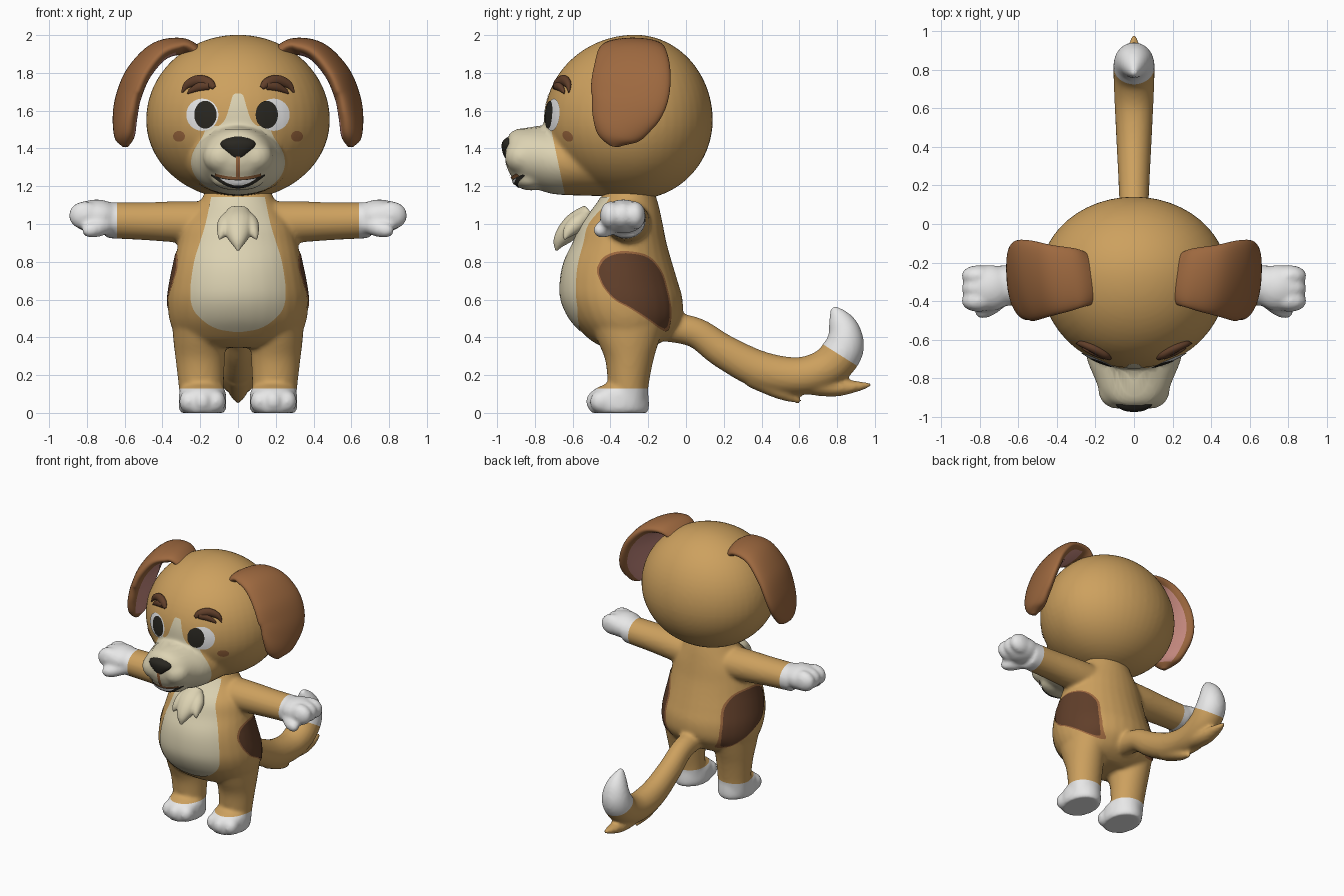
import bpy, bmesh, math
from mathutils import Vector, Matrix
from mathutils.bvhtree import BVHTree

if "Cube" in bpy.data.objects:
    bpy.data.objects.remove(bpy.data.objects["Cube"])

COLOURS = {"tan": (.61, .355, .113), "cream": (.72, .65, .45), "white": (.82, .82, .82),
           "ear_brown": (.34, .14, .05), "dark_brown": (.118, .049, .023),
           "pink": (.58, .26, .22), "near_black": (.022, .02, .015)}
MATS = {}
for key, rgb in COLOURS.items():
    MATS[key] = bpy.data.materials.new(key)
    MATS[key].diffuse_color = (*rgb, 1)
X, Y, Z = (1, 0, 0), (0, 1, 0), (0, 0, 1)


def finish(bm, name, mats):
    bmesh.ops.recalc_face_normals(bm, faces=bm.faces)
    me = bpy.data.meshes.new(name)
    bm.to_mesh(me)
    bm.free()
    for m in mats:
        me.materials.append(MATS[m])
    me.shade_smooth()
    ob = bpy.data.objects.new(name, me)
    bpy.context.collection.objects.link(ob)
    return ob


def spline(pts, steps=6):
    """Smooth curve through points of any dimension."""
    p = [pts[0]] + list(pts) + [pts[-1]]
    out = []
    for a, b, c, d in zip(p, p[1:], p[2:], p[3:]):
        for k in range(steps):
            t = k / steps
            out.append([.5 * (2*q + (r-o)*t + (2*o-5*q+4*r-s)*t*t + (3*q-o-3*r+s)*t**3)
                        for o, q, r, s in zip(a, b, c, d)])
    return out + [list(pts[-1])]


def tube(bm, pts, ref, s=1, seg=32, paint=None, axis=None):
    """Loft of ellipses: x, y, z, radius along ref, other radius. A fixed axis keeps rings level."""
    pts = spline([(s*p[0], *p[1:]) for p in pts])
    cs = [Vector(p[:3]) for p in pts]
    rings = []
    for i, p in enumerate(pts):
        t = Vector(axis) if axis else (cs[min(i+1, len(cs)-1)] - cs[max(i-1, 0)]).normalized()
        u = Vector(ref)
        u = (u - t*u.dot(t)).normalized()
        v = t.cross(u)
        ring = []
        for k in range(seg):
            a = math.tau*k/seg
            ring.append(bm.verts.new(cs[i] + u*max(p[3], .003)*math.cos(a) + v*max(p[4], .003)*math.sin(a)))
        rings.append(ring)
    for i in range(len(rings)-1):
        for k in range(seg):
            n = (k+1) % seg
            f = bm.faces.new((rings[i][k], rings[i][n], rings[i+1][n], rings[i+1][k]))
            if paint:
                f.material_index = paint((i+.5)/(len(rings)-1), math.tau*(k+.5)/seg)
    bm.faces.new(rings[0][::-1])
    bm.faces.new(rings[-1])


def ball(bm, c, r):
    m = Matrix.Translation(c) @ Matrix.Diagonal((*r, 1))
    bmesh.ops.create_uvsphere(bm, u_segments=32, v_segments=20, radius=1, matrix=m)


def fuse(bm, name, mats, cuts, rule, voxel=.013, smooth=6):
    """Blend overlapping solids, cut clean colour borders and paint by rule."""
    ob = finish(bm, name, mats)
    mod = ob.modifiers.new("blend", 'REMESH')
    mod.mode, mod.voxel_size = 'VOXEL', voxel
    sm = ob.modifiers.new("soften", 'SMOOTH')
    sm.factor, sm.iterations = .5, smooth
    dg = bpy.context.evaluated_depsgraph_get()
    me = bpy.data.meshes.new_from_object(ob.evaluated_get(dg))
    ob.modifiers.clear()
    bm = bmesh.new()
    bm.from_mesh(me)
    bpy.data.meshes.remove(me)
    for co, no in cuts:
        bmesh.ops.bisect_plane(bm, geom=bm.verts[:]+bm.edges[:]+bm.faces[:], plane_co=co, plane_no=no)
    bm.normal_update()
    for f in bm.faces:
        f.material_index = rule(f.calc_center_median())
        f.smooth = True
    tree = BVHTree.FromBMesh(bm)
    bm.to_mesh(ob.data)
    bm.free()
    return tree


def project(tree, a, b, off, side=0):
    """Front (x, z) or side (y, z) position carried onto a surface."""
    o, d = (Vector((side*3, a, b)), Vector((-side, 0, 0))) if side else (Vector((a, -3, b)), Vector((0, 1, 0)))
    hit = tree.ray_cast(o, d)
    if hit[0] is None:
        hit = tree.find_nearest(o + d*2.7)
    n = hit[1] if hit[1].dot(d) < 0 else -hit[1]
    return hit[0] + n*off


def decal(name, tree, lines, mat, off=.004, side=0, across=14):
    """Thin plate: each line is two 2D ends a0, b0, a1, b1."""
    bm = bmesh.new()
    rows = [[bm.verts.new(project(tree, l[0]+(l[2]-l[0])*k/across, l[1]+(l[3]-l[1])*k/across, off, side))
             for k in range(across+1)] for l in spline(lines, 4)]
    for r, q in zip(rows, rows[1:]):
        for k in range(across):
            bm.faces.new((r[k], r[k+1], q[k+1], q[k]))
    ob = finish(bm, name, [mat])
    out = Vector((side, 0, 0)) if side else Vector((0, -1, 0))
    if sum((p.normal.dot(out) for p in ob.data.polygons)) < 0:
        ob.data.flip_normals()


def oval(x, z, rx, rz, n=16):
    return [(x-rx*math.cos(math.pi*k/n), z-rz*math.sin(math.pi*k/n),
             x-rx*math.cos(math.pi*k/n), z+rz*math.sin(math.pi*k/n)) for k in range(n+1)]


# Body: torso, limbs, paws and tail blended together
bm = bmesh.new()
tube(bm, [(0, -.31, .345, .2, .12), (0, -.31, .375, .29, .18), (0, -.31, .42, .335, .235),
          (0, -.32, .5, .365, .297), (0, -.34, .6, .372, .322), (0, -.355, .7, .358, .31),
          (0, -.36, .8, .337, .285), (0, -.35, .9, .315, .247), (0, -.34, 1, .285, .217),
          (0, -.31, 1.1, .21, .165), (0, -.3, 1.18, .17, .13)], X, axis=Z)
for s in (1, -1):
    tube(bm, [(.2, -.31, .48, .15, .2), (.203, -.305, .38, .139, .163), (.2, -.3, .28, .13, .128),
              (.195, -.305, .15, .12, .108), (.19, -.305, .05, .115, .1)], X, s, axis=Z)
    tube(bm, [(.188, -.352, 0, .115, .15), (.188, -.355, .03, .126, .16), (.188, -.355, .09, .125, .157),
              (.188, -.345, .125, .117, .14), (.19, -.32, .155, .09, .1)], X, s, axis=Z)
    for dx, y in ((-.072, -.447), (0, -.468), (.072, -.447)):
        ball(bm, (s*(.188+dx), y, .06), (.052, .062, .06))
    tube(bm, [(.1, -.31, 1, .13, .12), (.3, -.31, 1.01, .118, .11), (.5, -.315, 1.015, .108, .1),
              (.7, -.32, 1.02, .105, .095)], Y, s)
    ball(bm, (s*.75, -.332, 1.04), (.13, .12, .09))
    for y in (-.27, -.335, -.4):
        ball(bm, (s*.81, y, 1.045), (.086, .056, .075))
    tube(bm, [(.69, -.38, 1.0, .05, .05), (.75, -.43, .975, .048, .045), (.8, -.455, .965, .038, .036),
              (.825, -.46, .96, .01, .01)], Y, s)
tube(bm, [(0, -.12, .46, .08, .08), (0, .05, .425, .075, .08), (0, .2, .325, .08, .09), (0, .4, .225, .09, .1),
          (0, .6, .195, .1, .1), (0, .75, .24, .106, .105), (0, .83, .33, .106, .108), (0, .84, .42, .09, .09),
          (0, .81, .5, .055, .06), (0, .775, .56, .012, .015)], X)
tube(bm, [(0, .36, .2, .07, .07), (0, .5, .115, .05, .045), (0, .61, .055, .01, .01)], X)
tube(bm, [(0, .62, .17, .08, .07), (0, .78, .135, .06, .05), (0, .9, .14, .04, .03), (0, .985, .15, .01, .01)], X)


def body_rule(c):
    tip = c.y > .6 and (c.y-.73)*.12 + (c.z-.36)*.19 > 0
    return int(abs(c.x) > .64 or (c.z < .13 and c.y < -.1) or tip)


body = fuse(bm, "body", ["tan", "white"],
            [((.64, 0, 0), X), ((-.64, 0, 0), X), ((0, 0, .13), Z), ((0, .73, .36), (0, .12, .19))],
            body_rule)

# Belly patch and hip patches
decal("belly_patch", body, [(-w, z, w, z) for z, w in (
    (1.14, .14), (1.0, .17), (.9, .2), (.8, .23), (.65, .25), (.55, .235), (.48, .17), (.445, .1), (.43, .01))],
    "cream", across=24)
HIP = [(-.47, .74, .77), (-.44, .67, .82), (-.38, .6, .85), (-.3, .555, .855), (-.2, .49, .83),
       (-.13, .44, .75), (-.095, .44, .64), (-.08, .5, .56)]
for s, tag in ((1, "left"), (-1, "right")):
    decal("hip_patch_rim_" + tag, body, [(y, a, y, b) for y, a, b in HIP], "ear_brown", .003, s)
    decal("hip_patch_" + tag, body, [(-.27+(y+.27)*.94, .65+(a-.65)*.92, -.27+(y+.27)*.94, .65+(b-.65)*.94)
                                     for y, a, b in HIP], "dark_brown", .006, s)

# Chest tuft
bm = bmesh.new()
tube(bm, [(0, -.51, 1.07, .06, .04), (0, -.575, 1.01, .085, .06), (0, -.63, .955, .07, .055),
          (0, -.67, .905, .04, .035), (0, -.688, .855, .004, .004)], X, seg=20)
for s in (1, -1):
    tube(bm, [(.035, -.53, 1.04, .04, .04), (.06, -.58, 1.0, .05, .045), (.083, -.625, .955, .03, .03),
              (.1, -.645, .915, .004, .004)], X, s, 16)
fuse(bm, "chest_tuft", ["cream"], [], lambda c: 0, .007, 4)

# Head with muzzle
bm = bmesh.new()
sphere = bmesh.ops.create_uvsphere(bm, u_segments=48, v_segments=32, radius=1)
for v in sphere["verts"]:
    x, y, z = v.co
    v.co = (.487*x, -.27 + y*(.48 if y < 0 else .412), 1.55 + z*(.452 if z > 0 else .42))
tube(bm, [(0, -.3, 1.33, .28, .185), (0, -.55, 1.325, .27, .175), (0, -.7, 1.335, .245, .177),
          (0, -.8, 1.35, .205, .162), (0, -.88, 1.362, .172, .142), (0, -.93, 1.37, .13, .11),
          (0, -.957, 1.375, .06, .05)], X, axis=Y)
for s in (1, -1):
    ball(bm, (s*.085, -.865, 1.355), (.1, .095, .09))
ball(bm, (0, -.82, 1.235), (.14, .095, .058))
head = fuse(bm, "head", ["tan", "cream"], [((0, -.72, 1.53), (0, -.38, -.08)), ((0, 0, 1.52), Z)],
            lambda c: int(c.z < 1.52 and (c.y+.72)*-.38 + (c.z-1.53)*-.08 > 0), .014, 8)

# Nose
bm = bmesh.new()
tube(bm, [(0, -.937, 1.34, .015, .015), (0, -.934, 1.37, .055, .034), (0, -.932, 1.41, .092, .044),
          (0, -.927, 1.44, .085, .042), (0, -.92, 1.465, .035, .018)], X, axis=Z)
finish(bm, "nose", ["near_black"])

# Face markings: blaze, eyes, cheek spots, mouth
decal("blaze", head, [(-w, z, w, z) for z, w in (
    (1.69, .008), (1.68, .027), (1.62, .045), (1.55, .07), (1.51, .11), (1.47, .15))], "cream", .003)
for s, tag, px in ((1, "left", .15), (-1, "right", -.17)):
    decal("eye_white_" + tag, head, oval(s*.187, 1.578, .084, .084), "white", .005)
    decal("pupil_" + tag, head, oval(px, 1.578, .058, .072), "near_black", .008)
    decal("cheek_spot_" + tag, head, oval(s*.31, 1.465, .031, .028), "ear_brown")
xs = [.14*k/8 for k in range(-8, 9)]


def lip(x):
    return 1.232 + 1.4*x*x


decal("mouth", head, [(x, lip(x)-.04*(1-(x/.142)**2), x, lip(x)+.006) for x in xs], "near_black", .004)
decal("teeth", head, [(x*.65, lip(x*.65)-.024*(1-(x/.145)**2), x*.65, lip(x*.65)+.002) for x in xs], "white", .008)
decal("lip", head, [(x*.85, lip(x*.85)+.005, x*.85, lip(x*.85)+.02) for x in xs], "ear_brown", .006)
decal("muzzle_line", head, [(-.011, z, .011, z) for z in (1.245, 1.28, 1.32, 1.36)], "ear_brown", .005, across=4)

for s, tag in ((1, "left"), (-1, "right")):
    # Brows
    bm = bmesh.new()
    for path in ([(.125, 1.72, .012), (.155, 1.745, .028), (.21, 1.757, .03), (.265, 1.735, .022), (.295, 1.695, .004)],
                 [(.15, 1.73, .022), (.2, 1.725, .024), (.245, 1.705, .014), (.265, 1.69, .004)]):
        tube(bm, [(*project(head, s*x, z, .004), r*.8, r) for x, z, r in path], Y, 1, 14)
    finish(bm, "brow_" + tag, ["dark_brown"])
    # Floppy ears, back edge swung outward, with a pink lining on the head side
    bm = bmesh.new()
    tube(bm, [(.22, -.29, 1.90, .13, .04), (.3, -.285, 1.94, .157, .045), (.42, -.29, 1.912, .183, .052),
              (.525, -.29, 1.80, .21, .055), (.58, -.3, 1.67, .21, .055), (.597, -.34, 1.55, .17, .055),
              (.597, -.37, 1.46, .11, .048), (.595, -.38, 1.41, .02, .015)], (s*.2, 1, 0), s, 40,
         lambda f, a: int(.2 < f < .88 and s*math.sin(a) < -.6))
    finish(bm, "ear_" + tag, ["ear_brown", "pink"])

for m in bpy.data.materials:
    if m.users and not m.is_grease_pencil:
        m.use_nodes = True
        m.node_tree.nodes["Principled BSDF"].inputs["Base Color"].default_value = m.diffuse_color
